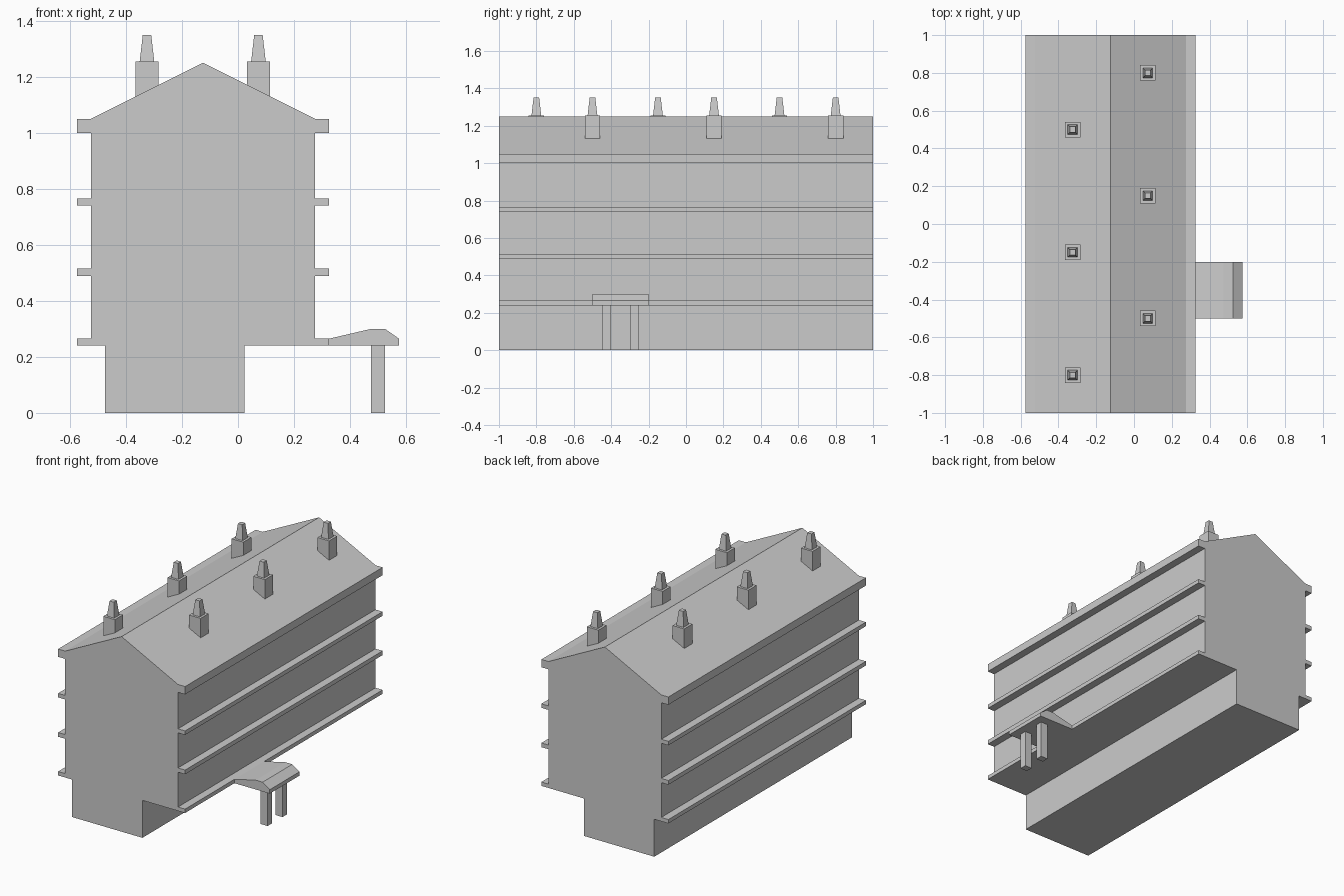
import bpy, bmesh

if "Cube" in bpy.data.objects:
    bpy.data.objects.remove(bpy.data.objects["Cube"])


def finish(name, bm):
    bmesh.ops.recalc_face_normals(bm, faces=bm.faces)
    mesh = bpy.data.meshes.new(name)
    bm.to_mesh(mesh)
    bm.free()
    obj = bpy.data.objects.new(name, mesh)
    bpy.context.collection.objects.link(obj)
    return obj


def extrude_profile(name, points, y0, y1):
    """Extrude an (x, z) outline along y."""
    bm = bmesh.new()
    face = bm.faces.new([bm.verts.new((x, y0, z)) for x, z in points])
    geom = bmesh.ops.extrude_face_region(bm, geom=[face], use_keep_orig=True)["geom"]
    verts = [v for v in geom if isinstance(v, bmesh.types.BMVert)]
    bmesh.ops.translate(bm, verts=verts, vec=(0, y1 - y0, 0))
    return finish(name, bm)


def add_taper(bm, x, y, sections):
    """Stack square sections given as (half width, z) into a closed solid."""
    rings = [[bm.verts.new((x + sx * h, y + sy * h, z))
              for sx, sy in ((-1, -1), (1, -1), (1, 1), (-1, 1))]
             for h, z in sections]
    for a, b in zip(rings, rings[1:]):
        for i in range(4):
            j = (i + 1) % 4
            bm.faces.new((a[i], a[j], b[j], b[i]))
    bm.faces.new(rings[0][::-1])
    bm.faces.new(rings[-1])


# Building: right half outline, mirrored about the ridge, with ledges per floor
CENTRE = -0.125
LEDGES = ((0.24, 0.265), (0.488, 0.515), (0.74, 0.766), (1.0, 1.05))
side = []
for low, high in LEDGES:
    side += [(0.40, low), (0.45, low), (0.45, high), (0.40, high)]
side = side[1:]  # lowest ledge is flush with the underside of the overhang
right = [(0.0225, 0), (0.0225, 0.24)] + [(CENTRE + x, z) for x, z in side]
left = [(CENTRE - x, z) for x, z in reversed(side)] + [(-0.525, 0.24), (-0.475, 0.24), (-0.475, 0)]
left.remove((-0.525, 0.24))
extrude_profile("building", right + [(CENTRE, 1.25)] + left, -1, 1)

# Entrance canopy
extrude_profile("entrance_canopy",
                [(0.325, 0.24), (0.575, 0.24), (0.575, 0.265),
                 (0.525, 0.30), (0.475, 0.30), (0.325, 0.265)], -0.5, -0.2)

# Canopy posts
for i, y in enumerate((-0.45, -0.30)):
    extrude_profile(f"canopy_post_{i + 1}",
                    [(0.475, 0), (0.525, 0), (0.525, 0.24), (0.475, 0.24)], y, y + 0.045)

# Chimneys staggered along both roof slopes
for label, x, ys in (("left", -0.325, (-0.8, -0.15, 0.5)),
                     ("right", 0.073, (-0.5, 0.15, 0.8))):
    for i, y in enumerate(ys):
        bm = bmesh.new()
        add_taper(bm, x, y, [(0.041, 1.12), (0.041, 1.255), (0.026, 1.255), (0.015, 1.35)])
        finish(f"chimney_{label}_{i + 1}", bm)
